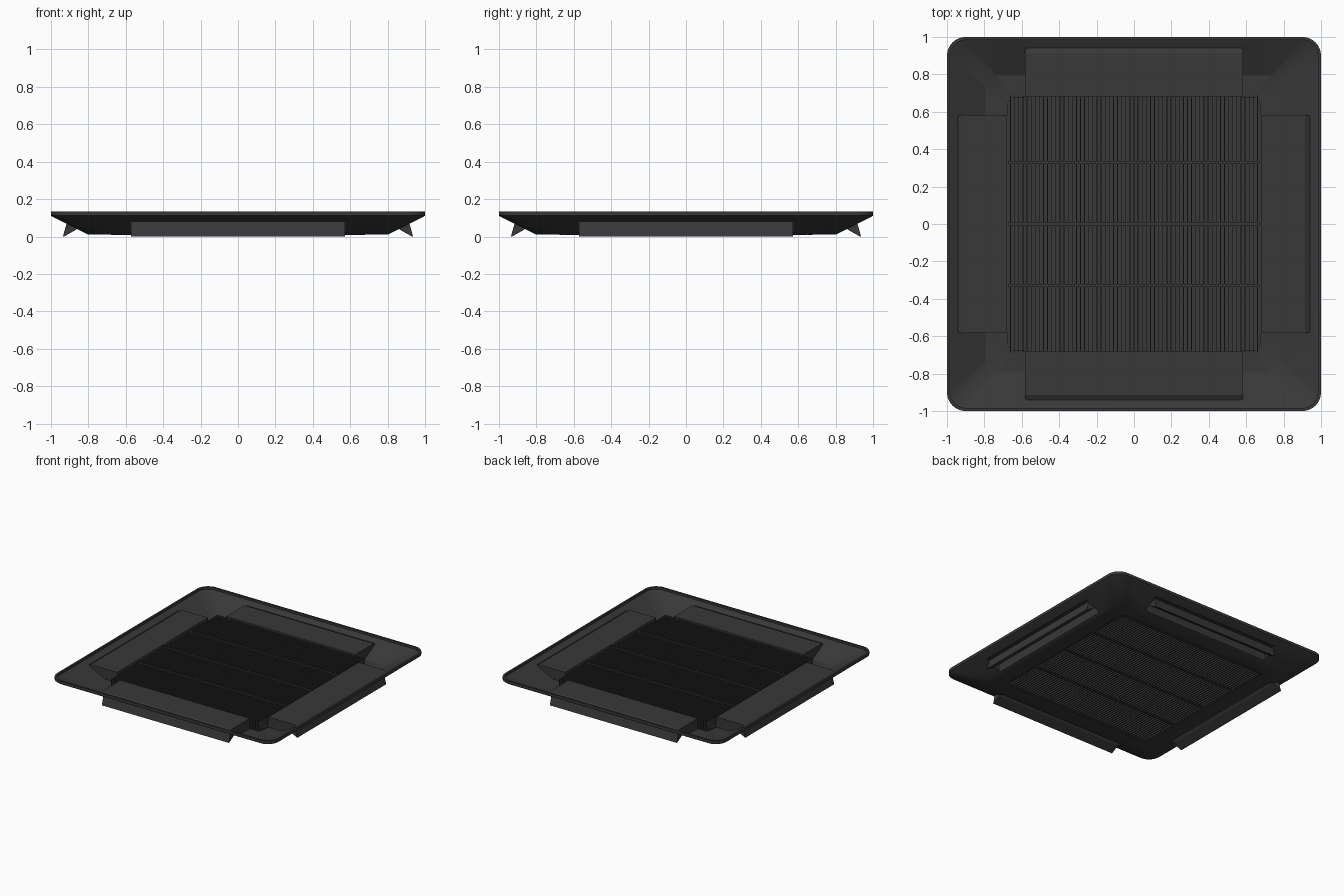
import bpy, bmesh, math
from mathutils import Matrix

if "Cube" in bpy.data.objects:
    bpy.data.objects.remove(bpy.data.objects["Cube"])

mat = bpy.data.materials.new("dark_plastic")
mat.diffuse_color = (0.04, 0.04, 0.04, 1)
mat.use_nodes = True
mat.node_tree.nodes["Principled BSDF"].inputs["Base Color"].default_value = mat.diffuse_color


def make(name, bm, smooth=False):
    bmesh.ops.recalc_face_normals(bm, faces=bm.faces[:])
    me = bpy.data.meshes.new(name)
    bm.to_mesh(me)
    bm.free()
    ob = bpy.data.objects.new(name, me)
    bpy.context.collection.objects.link(ob)
    me.materials.append(mat)
    bpy.ops.object.select_all(action='DESELECT')
    ob.select_set(True)
    bpy.context.view_layer.objects.active = ob
    if smooth:
        bpy.ops.object.shade_smooth_by_angle(angle=math.radians(25))
    return ob


def ring(bm, h, r, z, seg=8):
    # rounded square loop
    vs = []
    for k in range(4):
        cx = (h - r) * (1, -1, -1, 1)[k]
        cy = (h - r) * (1, 1, -1, -1)[k]
        for i in range(seg + 1):
            a = math.pi / 2 * (k + i / seg)
            vs.append(bm.verts.new((cx + r * math.cos(a), cy + r * math.sin(a), z)))
    return vs


def bridge(bm, a, b):
    n = len(a)
    for i in range(n):
        bm.faces.new((a[i], a[(i + 1) % n], b[(i + 1) % n], b[i]))


def add_box(bm, x0, x1, y0, y1, z0, z1):
    m = Matrix.Translation(((x0 + x1) / 2, (y0 + y1) / 2, (z0 + z1) / 2)) @ \
        Matrix.Diagonal((x1 - x0, y1 - y0, z1 - z0, 1))
    bmesh.ops.create_cube(bm, size=1, matrix=m)


def prism(profile, half, turn):
    # extrude a (y, z) profile along x, then turn it to one of the four sides
    bm = bmesh.new()
    ends = [[bm.verts.new((s * half, y, z)) for y, z in profile] for s in (-1, 1)]
    bridge(bm, *ends)
    for e in ends:
        bm.faces.new(e)
    bm.transform(Matrix.Rotation(turn * math.pi / 2, 4, 'Z'))
    return bm


# dished frame with a thick rim and a square central opening
bm = bmesh.new()
sections = [(1, .1, .135), (1, .1, .112), (.992, .095, .106), (.8, .07, .01),
            (.68, .05, .01), (.68, .05, .022), (.795, .065, .022), (.985, .09, .118),
            (.985, .09, .135)]
rings = [ring(bm, *s) for s in sections]
for i in range(len(rings)):
    bridge(bm, rings[i], rings[(i + 1) % len(rings)])
frame = make("panel_frame", bm, True)

# air outlet slots cut through the sloping sides
for k in range(4):
    cutter = make("slot_cutter", prism([(.815, -.1), (.94, -.1), (.94, .3), (.815, .3)], .575, k))
    cutter.hide_render = True
    mod = frame.modifiers.new("slot", 'BOOLEAN')
    mod.object = cutter
    mod.solver = 'EXACT'
    bpy.ops.object.select_all(action='DESELECT')
    frame.select_set(True)
    bpy.context.view_layer.objects.active = frame
    bpy.ops.object.modifier_apply(modifier=mod.name)
    bpy.data.objects.remove(cutter)

# hollow ducts and swing flaps on the four sides
side = ("back", "left", "front", "right")
duct = [(.68, .022), (.68, .105), (.915, .105), (.945, .088), (.94, .082),
        (.912, .098), (.81, .098), (.81, .022)]
flap = [(.936, 0), (.93, 0), (.868, .035), (.85, .052), (.905, .08), (.914, .08)]
for k in range(4):
    bm = prism(duct, .583, k)
    # end walls of the duct cavity, following the slope of the frame
    other = prism([(.81, .022), (.81, .1), (.912, .1), (.94, .085)], .583, k)
    bmesh.ops.delete(other, geom=[f for f in other.faces if abs(
        f.normal.z) > -1 and f not in list(other.faces)[-2:]], context='FACES')
    me = bpy.data.meshes.new("tmp")
    other.to_mesh(me)
    other.free()
    bm.from_mesh(me)
    bpy.data.meshes.remove(me)
    make(side[k] + "_duct", bm)
    make(side[k] + "_flap", prism(flap, .572, k))

# central backing plate
bm = bmesh.new()
lo, hi = ring(bm, .68, .05, .03), ring(bm, .68, .05, .036)
bridge(bm, lo, hi)
bm.faces.new(lo)
bm.faces.new(hi)
make("grille_plate", bm)

# thin intake slats running front to back
bm = bmesh.new()
n = 61
for i in range(n):
    x = -.66 + 1.32 * i / (n - 1)
    add_box(bm, x - .002, x + .002, -.688, .688, .022, .095)
    add_box(bm, x - .004, x + .004, -.655, .655, .011, .03)
make("grille_slats", bm)

# cross bars dividing the grille, and its border
bm = bmesh.new()
for y in (-.33, 0, .33):
    add_box(bm, -.67, .67, y - .008, y + .008, .009, .098)
for s in (-1, 1):
    add_box(bm, -.665, .665, s * .665 - .012, s * .665 + .012, .009, .03)
    add_box(bm, s * .668 - .01, s * .668 + .01, -.65, .65, .009, .03)
make("grille_bars", bm)
